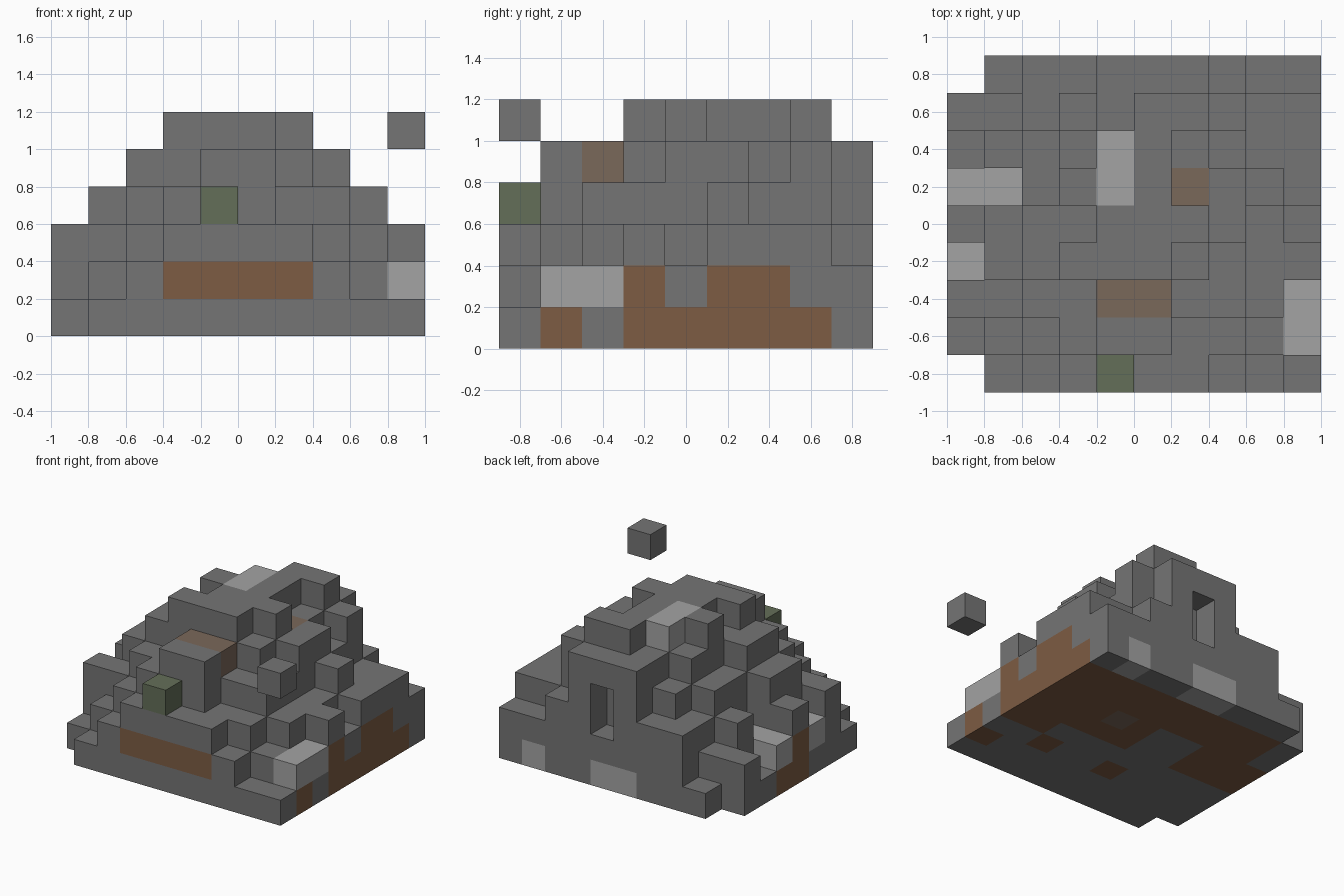
import bpy
import bmesh
from mathutils import Vector

CELL = 0.2
COLUMNS, ROWS = 10, 9

default_cube = bpy.data.objects.get("Cube")
if default_cube:
    bpy.data.objects.remove(default_cube, do_unlink=True)


def make_material(name, red, green, blue):
    material = bpy.data.materials.new(name)
    material.use_nodes = True
    colour = (red, green, blue, 1.0)
    material.diffuse_color = colour
    material.node_tree.nodes["Principled BSDF"].inputs["Base Color"].default_value = colour
    return material


palette = {
    "stone": make_material("stone grey", 0.178, 0.178, 0.178),
    "pale": make_material("pale stone", 0.367, 0.367, 0.367),
    "earth": make_material("earth brown", 0.205, 0.107, 0.056),
    "gravel": make_material("gravel brown", 0.195, 0.138, 0.102),
    "moss": make_material("moss green", 0.127, 0.156, 0.098),
}
slots = list(palette)


def corner_point(i, j, k):
    """Grid corner to model space."""
    return Vector(((i - COLUMNS / 2) * CELL, (j - ROWS / 2) * CELL, k * CELL))


def build_blocks(name, cells):
    """Make one mesh from the exposed sides of a set of block cells."""
    bm = bmesh.new()
    corners = {}

    def vert(key):
        if key not in corners:
            corners[key] = bm.verts.new(corner_point(*key))
        return corners[key]

    for cell, kind in cells.items():
        for axis in range(3):
            for side in (0, 1):
                neighbour = list(cell)
                neighbour[axis] += 2 * side - 1
                if tuple(neighbour) in cells:
                    continue
                u, v = (axis + 1) % 3, (axis + 2) % 3
                loop = []
                for du, dv in ((0, 0), (1, 0), (1, 1), (0, 1)):
                    point = list(cell)
                    point[axis] += side
                    point[u] += du
                    point[v] += dv
                    loop.append(vert(tuple(point)))
                if not side:
                    loop.reverse()
                face = bm.faces.new(loop)
                face.material_index = slots.index(kind)
    mesh = bpy.data.meshes.new(name)
    bm.to_mesh(mesh)
    bm.free()
    for material in palette.values():
        mesh.materials.append(material)
    obj = bpy.data.objects.new(name, mesh)
    bpy.context.collection.objects.link(obj)
    return obj


# Stack heights of the mound, one string per row from front to back
heights = [
    "0123333211",
    "1234553322",
    "3344554432",
    "2456665433",
    "3455666532",
    "2246665543",
    "1345665433",
    "2234566533",
    "0133555322",
]
mound = {
    (i, j, k): "stone"
    for j, row in enumerate(heights)
    for i, height in enumerate(row)
    for k in range(int(height))
}

# Coloured block runs: start cell and size
patches = {
    "earth": [
        ((3, 0, 1), (4, 1, 1)),
        ((9, 1, 0), (1, 1, 1)),
        ((8, 3, 0), (2, 1, 1)),
        ((5, 4, 0), (5, 4, 1)),
        ((0, 4, 0), (3, 2, 1)),
        ((1, 6, 0), (4, 2, 1)),
        ((9, 3, 1), (1, 1, 1)),
        ((9, 5, 1), (1, 2, 1)),
        ((0, 4, 1), (1, 1, 1)),
        ((7, 2, 0), (1, 1, 1)),
        ((4, 2, 0), (1, 1, 1)),
    ],
    "pale": [
        ((9, 1, 1), (1, 2, 1)),
        ((0, 5, 1), (2, 1, 1)),
        ((0, 3, 1), (1, 1, 1)),
        ((4, 5, 5), (1, 2, 1)),
        ((8, 8, 0), (1, 1, 1)),
        ((4, 8, 0), (2, 1, 1)),
    ],
    "gravel": [
        ((4, 2, 4), (2, 1, 1)),
        ((6, 5, 0), (1, 1, 5)),
    ],
}
for kind, runs in patches.items():
    for start, size in runs:
        for cell in mound:
            if all(s <= c < s + n for c, s, n in zip(cell, start, size)):
                mound[cell] = kind

# Doorway recess in the back wall
for level in (2, 3):
    mound.pop((5, 8, level))

build_blocks("stone_mound", mound)

# Moss block on the front ledge and the loose block in the air
build_blocks("moss_block", {(4, 0, 3): "moss"})
build_blocks("floating_block", {(9, 0, 5): "stone"})
